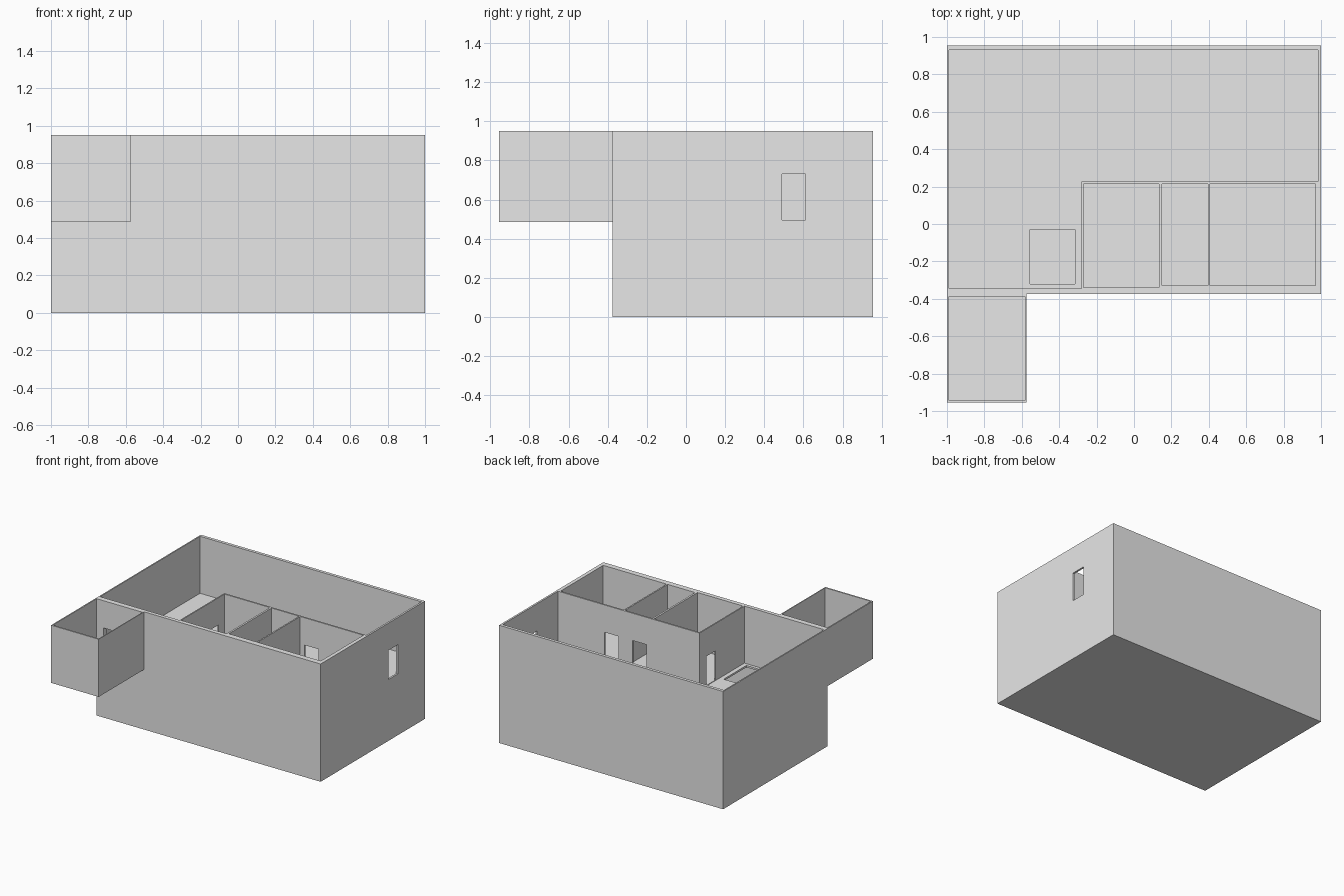
import bpy
import bmesh

if "Cube" in bpy.data.objects:
    bpy.data.objects.remove(bpy.data.objects["Cube"])

TOP, FLOOR, DOOR_SILL, DOOR_TOP = 0.95, 0.49, 0.495, 0.73

plaster = bpy.data.materials.new("plaster grey")
plaster.diffuse_color = (0.8, 0.8, 0.8, 1)
plaster.use_nodes = True
plaster.node_tree.nodes["Principled BSDF"].inputs["Base Color"].default_value = plaster.diffuse_color


def prism(name, outline, z0, z1):
    """Extrude a counter-clockwise outline from z0 to z1."""
    bm = bmesh.new()
    base = bm.faces.new([bm.verts.new((x, y, z0)) for x, y in outline])
    ext = bmesh.ops.extrude_face_region(bm, geom=[base], use_keep_orig=True)
    bmesh.ops.translate(bm, vec=(0, 0, z1 - z0),
                        verts=[v for v in ext["geom"] if isinstance(v, bmesh.types.BMVert)])
    bmesh.ops.recalc_face_normals(bm, faces=bm.faces)
    mesh = bpy.data.meshes.new(name)
    bm.to_mesh(mesh)
    bm.free()
    mesh.materials.append(plaster)
    obj = bpy.data.objects.new(name, mesh)
    bpy.context.collection.objects.link(obj)
    return obj


def box(name, x0, x1, y0, y1, z0, z1):
    return prism(name, [(x0, y0), (x1, y0), (x1, y1), (x0, y1)], z0, z1)


def combine(target, tool, operation):
    """Apply one boolean and remove the helper solid."""
    tool.hide_render = True
    mod = target.modifiers.new("boolean", "BOOLEAN")
    mod.operation = operation
    mod.solver = "EXACT"
    mod.object = tool
    bpy.context.view_layer.update()
    result = bpy.data.meshes.new_from_object(
        target.evaluated_get(bpy.context.evaluated_depsgraph_get()))
    target.modifiers.clear()
    target.data = result
    bpy.data.objects.remove(tool)


# Main block, with an overhanging front room on the upper storey
house = box("house_walls", -1, 1, -0.375, 0.955, 0, TOP)
overhang = box("overhang", -1, -0.575, -0.955, -0.36, 0.485, TOP)
combine(house, overhang, "UNION")

# L-shaped main room, open to the sky
main_room = [(-0.99, -0.345), (-0.28, -0.345), (-0.28, 0.226),
             (0.985, 0.226), (0.985, 0.93), (-0.99, 0.93)]
combine(house, prism("main_room", main_room, FLOOR, 1.2), "DIFFERENCE")

# Small rooms: x0, x1, y0, y1
rooms = [
    (-0.99, -0.582, -0.943, -0.388),
    (-0.27, 0.135, -0.34, 0.213),
    (0.15, 0.395, -0.33, 0.213),
    (0.406, 0.97, -0.33, 0.213),
]
for r in rooms:
    combine(house, box("room", *r, FLOOR + 0.002, 1.2), "DIFFERENCE")

# Hollow lower storey
combine(house, box("cellar", -0.985, 0.985, -0.345, 0.93, 0.012, 0.475), "DIFFERENCE")

# Door openings: x0, x1, y0, y1
doors = [
    (0.95, 1.05, 0.49, 0.61),
    (0.445, 0.57, 0.19, 0.25),
    (0.193, 0.318, 0.19, 0.25),
    (-0.30, -0.25, 0.025, 0.14),
    (-0.93, -0.81, -0.42, -0.32),
]
for d in doors:
    combine(house, box("door", *d, DOOR_SILL, DOOR_TOP), "DIFFERENCE")

# Stair hatch down to the lower storey
combine(house, box("hatch", -0.555, -0.315, -0.32, -0.03, 0.4, 0.55), "DIFFERENCE")
